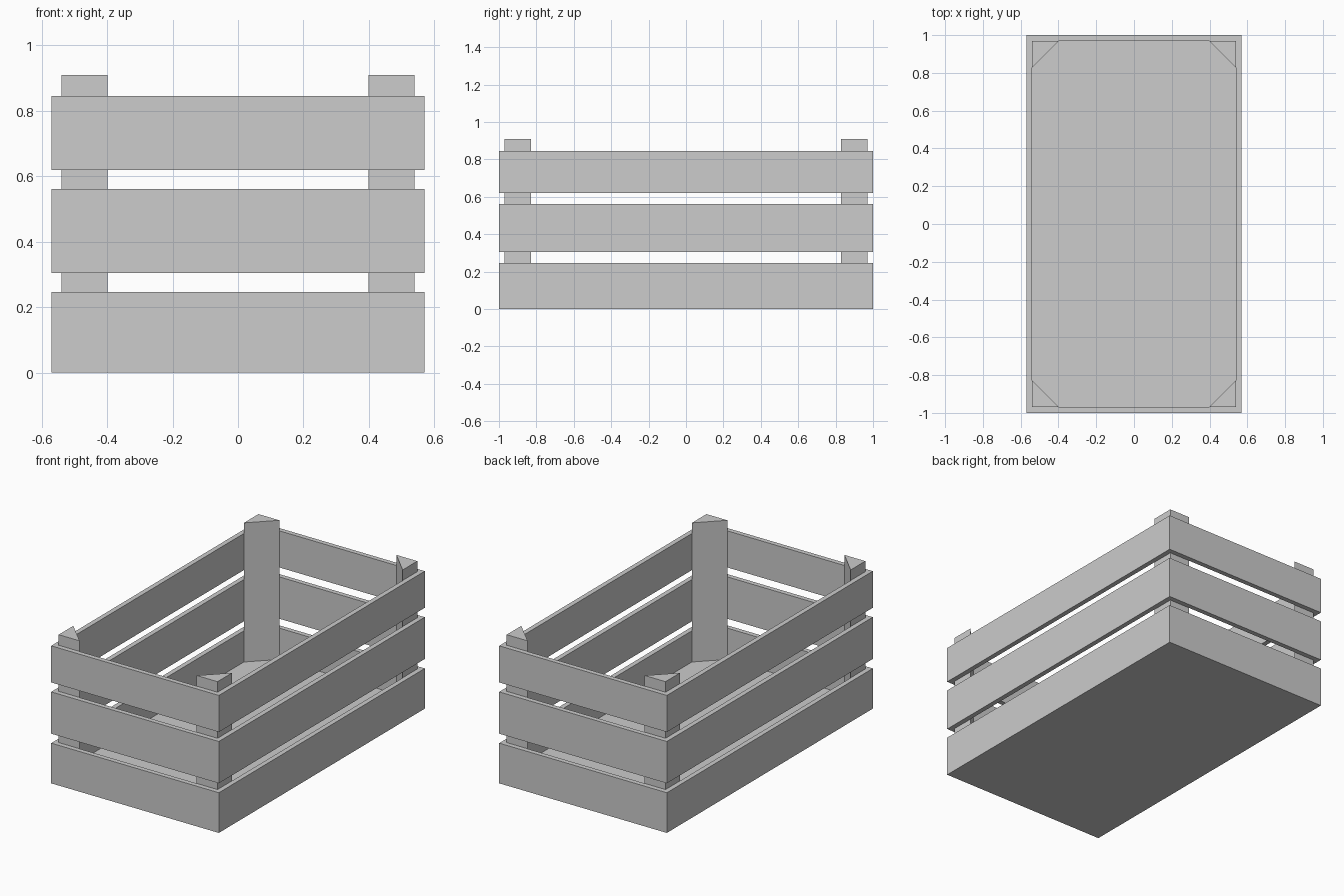
import bpy
import bmesh

cube = bpy.data.objects.get("Cube")
if cube:
    bpy.data.objects.remove(cube, do_unlink=True)

HALF_X, HALF_Y = 0.57, 1.0      # outer half width and half length
THICK = 0.03                    # plank thickness
FLOOR_TOP = 0.055
POST_TOP = 0.91
POST_LEG = 0.142                # short sides of the triangular posts
ROWS = {"lower": (0.0, 0.247), "middle": (0.305, 0.562), "upper": (0.62, 0.845)}

# One plain wood grey for the whole crate
wood = bpy.data.materials.new("light_grey")
colour = (0.604, 0.604, 0.604, 1)
wood.use_nodes = True
wood.diffuse_color = colour
wood.node_tree.nodes["Principled BSDF"].inputs["Base Color"].default_value = colour


def prism(name, outline, z0, z1):
    """Extrude a flat outline from z0 up to z1."""
    bm = bmesh.new()
    base = bm.faces.new([bm.verts.new((x, y, z0)) for x, y in outline])
    top = bmesh.ops.extrude_face_region(bm, geom=[base])["geom"]
    for v in top:
        if isinstance(v, bmesh.types.BMVert):
            v.co.z = z1
    bmesh.ops.recalc_face_normals(bm, faces=bm.faces)
    mesh = bpy.data.meshes.new(name)
    bm.to_mesh(mesh)
    bm.free()
    mesh.materials.append(wood)
    obj = bpy.data.objects.new(name, mesh)
    bpy.context.collection.objects.link(obj)
    return obj


def board(name, x0, x1, y0, y1, z0, z1):
    return prism(name, [(x0, y0), (x1, y0), (x1, y1), (x0, y1)], z0, z1)


in_x, in_y = HALF_X - THICK, HALF_Y - THICK

# Floor panel
board("floor", -in_x, in_x, -in_y, in_y, 0, FLOOR_TOP)

# Three rows of planks: long sides run full length, ends fit between them
for row, (z0, z1) in ROWS.items():
    for side, s in (("left", 1), ("right", -1)):
        xs = sorted((s * in_x, s * HALF_X))
        board(f"{row}_{side}_plank", *xs, -HALF_Y, HALF_Y, z0, z1)
    for end, s in (("front", -1), ("back", 1)):
        ys = sorted((s * in_y, s * HALF_Y))
        board(f"{row}_{end}_plank", -in_x, in_x, *ys, z0, z1)

# Triangular corner posts
for end, sy in (("front", -1), ("back", 1)):
    for side, sx in (("left", 1), ("right", -1)):
        outline = [(sx * in_x, sy * in_y),
                   (sx * (in_x - POST_LEG), sy * in_y),
                   (sx * in_x, sy * (in_y - POST_LEG))]
        prism(f"{end}_{side}_post", outline, FLOOR_TOP, POST_TOP)
